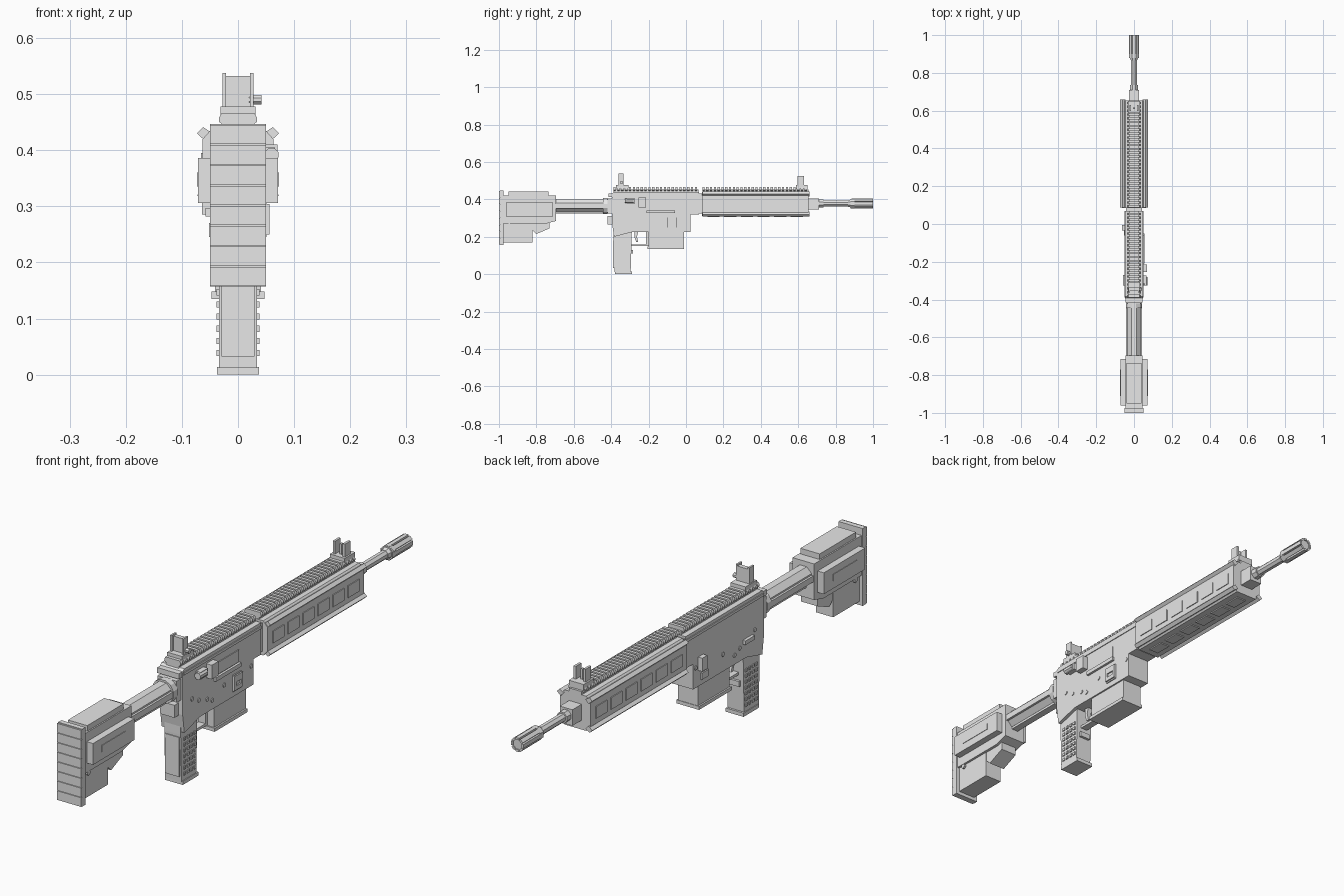
import bpy, bmesh, math
from mathutils import Vector, Matrix

if "Cube" in bpy.data.objects:
    bpy.data.objects.remove(bpy.data.objects["Cube"])

mat = bpy.data.materials.new("plain grey")
mat.diffuse_color = (0.8, 0.8, 0.8, 1)
mat.use_nodes = True
mat.node_tree.nodes["Principled BSDF"].inputs["Base Color"].default_value = mat.diffuse_color


def finish(name, bm):
    bmesh.ops.recalc_face_normals(bm, faces=bm.faces)
    me = bpy.data.meshes.new(name)
    bm.to_mesh(me)
    bm.free()
    me.materials.append(mat)
    ob = bpy.data.objects.new(name, me)
    bpy.context.collection.objects.link(ob)
    return ob


def add_box(bm, x, y, z, rot=None):
    """Box from three (min, max) ranges, optionally rotated about its centre."""
    c = Vector([(a + b) / 2 for a, b in (x, y, z)])
    s = [b - a for a, b in (x, y, z)]
    m = Matrix.Translation(c) @ (rot or Matrix()) @ Matrix.Diagonal((*s, 1))
    bmesh.ops.create_cube(bm, size=1, matrix=m)


def boxes(name, *items):
    bm = bmesh.new()
    for it in items:
        add_box(bm, *it)
    return finish(name, bm)


def sides(name, *items):
    """Boxes given on +x, repeated on -x."""
    return boxes(name, *items, *[((-x[1], -x[0]), y, z) for x, y, z in items])


def add_prism(bm, pts, axis, a, b):
    """Extrude a profile along x (pts = y,z) or along y (pts = x,z)."""
    put = (lambda p, t: (t, p[0], p[1])) if axis == 'x' else (lambda p, t: (p[0], t, p[1]))
    f = bm.faces.new([bm.verts.new(put(p, a)) for p in pts])
    r = bmesh.ops.extrude_face_region(bm, geom=[f])
    d = Vector((b - a, 0, 0)) if axis == 'x' else Vector((0, b - a, 0))
    bmesh.ops.translate(bm, vec=d, verts=[v for v in r['geom'] if isinstance(v, bmesh.types.BMVert)])


def prism(name, pts, axis, a, b):
    bm = bmesh.new()
    add_prism(bm, pts, axis, a, b)
    return finish(name, bm)


def cyl(name, r, y0, y1, z, n=8, r2=None, axis='Y', x=0):
    bm = bmesh.new()
    rot = Matrix.Rotation(math.pi / 2, 4, 'X' if axis == 'Y' else 'Y')
    loc = (x, (y0 + y1) / 2, z) if axis == 'Y' else ((y0 + y1) / 2, x, z)
    bmesh.ops.create_cone(bm, cap_ends=True, segments=n, radius1=r, radius2=r2 or r, depth=y1 - y0,
                          matrix=Matrix.Translation(loc) @ rot @ Matrix.Rotation(math.pi / n, 4, 'Z'))
    return finish(name, bm)


# stock
boxes("butt_plate", ((-.05, .05), (-.994, -.975), (.157, .447)))
boxes("butt_pad_ribs", *[((-.05, .05), (-1, -.99), (.158 + i * .0361, .192 + i * .0361)) for i in range(8)])
prism("stock_body", [(-.978, .27), (-.75, .27), (-.695, .285), (-.695, .42), (-.978, .42)], 'x', -.045, .045)
boxes("cheek_rest", ((-.04, .04), (-.95, -.735), (.415, .441)))
sides("stock_side_panel", ((.04, .071), (-.96, -.715), (.306, .386)))
sides("stock_panel_slot", ((.07, .073), (-.91, -.77), (.335, .36)))
boxes("stock_lower", ((-.036, .036), (-.978, -.82), (.17, .275)))
prism("stock_lever", [(-.83, .275), (-.73, .275), (-.73, .245), (-.8, .215), (-.83, .245)], 'x', -.034, .034)
cyl("sling_pin", .009, -.044, .044, .263, 8, axis='X', x=-.945)

# buffer tube and rear fittings
cyl("buffer_tube", .037, -.70, -.39, .367)
boxes("tube_key", ((-.014, .014), (-.70, -.42), (.324, .345)))
sides("tube_rail", ((.03, .042), (-.70, -.42), (.352, .375)))
cyl("tube_nut", .045, -.445, -.42, .365, 12)
boxes("end_plate", ((-.04, .04), (-.42, -.392), (.325, .405)))
boxes("rear_lug", ((-.03, .03), (-.42, -.38), (.265, .312)))
boxes("charging_handle", ((-.045, .045), (-.415, -.38), (.412, .432)))

# receiver
prism("receiver", [(-.395, .43), (-.385, .44), (.07, .44), (.07, .32), (.025, .32), (.025, .225),
                   (-.205, .225), (-.29, .225), (-.385, .2), (-.395, .27)], 'x', -.047, .047)
sides("receiver_seam", ((.046, .05), (-.39, .068), (.418, .428)))
boxes("barrel_nut", ((-.042, .042), (.06, .095), (.325, .432)))
boxes("port_cover", ((.045, .056), (-.21, -.06), (.327, .342)))
boxes("ejection_port", ((.045, .05), (-.205, -.065), (.345, .39)))
boxes("case_deflector", ((.04, .07), (-.255, -.215), (.357, .41)))
cyl("forward_assist", .013, -.325, -.28, .392, 8, x=.06)
boxes("forward_assist_base", ((.04, .066), (-.315, -.272), (.378, .405)))
boxes("magazine_release", ((.045, .051), (-.1, -.05), (.245, .307)),
      ((.045, .056), (-.1, -.09), (.25, .304)), ((.045, .056), (-.06, -.05), (.25, .304)),
      ((.045, .056), (-.1, -.05), (.28, .304)), ((.045, .056), (-.1, -.05), (.25, .265)))
boxes("bolt_catch", ((-.064, -.04), (-.035, -.005), (.285, .335)))
boxes("bolt_catch_foot", ((-.052, -.04), (-.06, -.02), (.245, .27)))
boxes("selector_lever", ((-.058, -.04), (-.325, -.27), (.282, .297)))
for i, (y, z) in enumerate([(-.34, .31), (-.3, .29), (-.25, .275), (-.22, .26), (.01, .3), (-.15, .29)]):
    cyl("receiver_pin_%d" % i, .008, -.05, .05, z, 8, axis='X', x=y)

# magazine
boxes("magazine", ((-.041, .041), (-.2, -.012), (.145, .24)))
boxes("magazine_floor", ((-.047, .047), (-.205, -.01), (.135, .148)))

# trigger group
boxes("trigger_guard", ((-.014, .014), (-.295, -.2), (.15, .16)), ((-.014, .014), (-.213, -.2), (.15, .23)))
prism("trigger", [(-.275, .23), (-.255, .23), (-.262, .2), (-.255, .172), (-.266, .172), (-.276, .2)],
      'x', -.009, .009)

# grip with rows of studs
prism("grip", [(-.383, .012), (-.296, .012), (-.293, .1), (-.29, .225), (-.388, .225), (-.388, .19)],
      'x', -.034, .034)
boxes("grip_base", ((-.037, .037), (-.38, -.288), (0, .014)))
boxes("grip_back_panel", ((-.029, .029), (-.391, -.38), (.032, .18)))
boxes("grip_finger_rest", ((-.022, .022), (-.3, -.283), (.11, .13)))
sides("grip_studs", *[((.03, .038), (-.372 + c * .02, -.361 + c * .02), (.033 + r * .0217, .044 + r * .0217))
                      for c in range(4) for r in range(7)])

# handguard: eight-sided body, corner flanges, slot plates
body = [(.045, .44), (.063, .42), (.063, .33), (.045, .31)]
prism("handguard", body + [(-x, z) for x, z in reversed(body)], 'y', .085, .655)
bm = bmesh.new()
top = [(.073, .43), (.062, .441), (.045, .43), (.058, .416)]
for sx in (1, -1):
    for pts in (top, [(x, .75 - z) for x, z in top]):
        add_prism(bm, [(sx * x, z) for x, z in pts], 'y', .088, .66)
finish("handguard_flanges", bm)
ys = [(.115 + i * .089, .18 + i * .089) for i in range(6)]
sides("handguard_side_slots", *[((.06, .066), y, (.35, .395)) for y in ys])
boxes("handguard_bottom_slots", *[((-.02, .02), y, (.306, .315)) for y in ys])


# accessory rails
def rail(name, y0, y1):
    bm = bmesh.new()
    add_box(bm, (-.026, .026), (y0, y1), (.435, .452))
    n = round((y1 - y0) / .0205)
    p = (y1 - y0) / n
    half = [(.028, .446), (.034, .451), (.034, .458), (.029, .466)]
    for i in range(n):
        add_prism(bm, half + [(-x, z) for x, z in reversed(half)], 'y', y0 + i * p, y0 + (i + .58) * p)
    finish(name, bm)


rail("receiver_rail", -.388, .068)
rail("handguard_rail", .088, .655)

# rear sight
boxes("rear_sight_base", ((-.031, .031), (-.375, -.308), (.458, .478)))
boxes("rear_sight_leaf", ((-.028, .028), (-.352, -.335), (.47, .532)),
      ((-.028, -.021), (-.362, -.335), (.47, .538)), ((.021, .028), (-.362, -.335), (.47, .538)))
cyl("rear_sight_knob", .009, .02, .042, .49, 8, axis='X', x=-.345)

# front sight
boxes("front_sight_base", ((-.031, .031), (.588, .65), (.455, .478)))
sides("front_sight_ears", ((.016, .025), (.597, .63), (.47, .526)))
boxes("front_sight_post", ((-.004, .004), (.608, .618), (.47, .517)))

# barrel
boxes("gas_block", ((-.026, .026), (.65, .71), (.345, .405)))
cyl("barrel_collar", .022, .7, .735, .378)
cyl("barrel", .0165, .64, .9, .378)
cyl("muzzle_taper", .0255, .865, .89, .378, 8, .018)
cyl("muzzle_core", .02, .885, .996, .378)
bm = bmesh.new()
for i in range(8):
    a = i * math.pi / 4
    c = Vector((.022 * math.sin(a), 0, .378 + .022 * math.cos(a)))
    add_box(bm, (c.x - .0075, c.x + .0075), (.885, 1), (c.z - .004, c.z + .004), Matrix.Rotation(a, 4, 'Y'))
finish("muzzle_ribs", bm)
cyl("muzzle_ring", .0275, .88, .9, .378)
